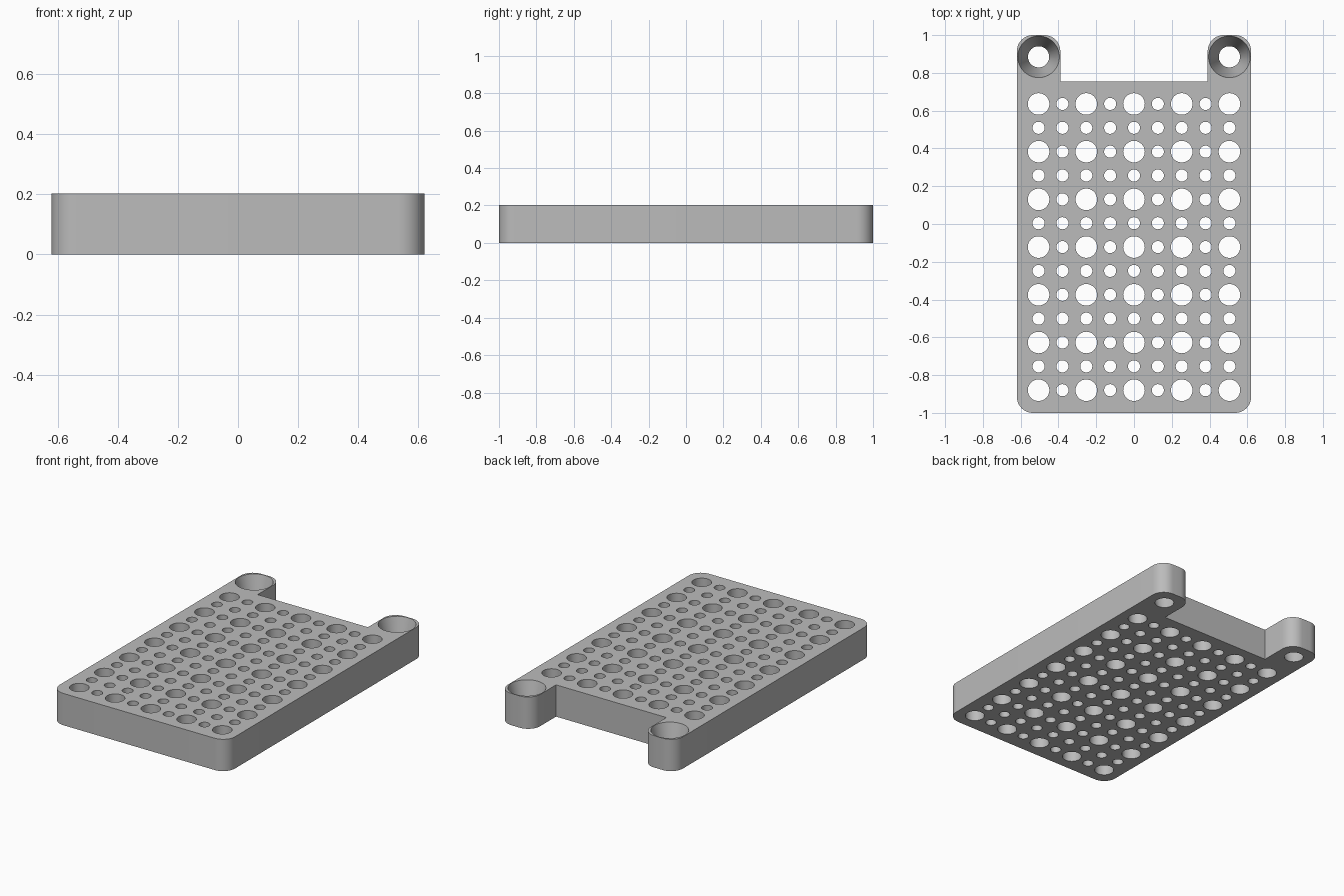
import bpy, bmesh, math

if "Cube" in bpy.data.objects:
    bpy.data.objects.remove(bpy.data.objects["Cube"])

HEIGHT = 0.203
HALF_W = 0.62
LUG_X, LUG_Y, LUG_R = 0.505, 0.885, 0.115
NOTCH_Y = 0.755
CORNER = 0.085
PITCH = 0.1263

grey = bpy.data.materials.new("plain grey")
grey.use_nodes = True
colour = (0.5, 0.5, 0.5, 1)
grey.diffuse_color = colour
grey.node_tree.nodes["Principled BSDF"].inputs["Base Color"].default_value = colour


def make_object(name, bm):
    bmesh.ops.recalc_face_normals(bm, faces=bm.faces)
    mesh = bpy.data.meshes.new(name)
    bm.to_mesh(mesh)
    bm.free()
    mesh.materials.append(grey)
    obj = bpy.data.objects.new(name, mesh)
    bpy.context.collection.objects.link(obj)
    return obj


def rounded(points):
    """Replace each (x, y, radius, start angle) corner by a quarter arc."""
    result = []
    for x, y, r, start in points:
        steps = 12 if r else 0
        for i in range(steps + 1):
            a = math.radians(start + (90 * i / steps if steps else 0))
            result.append((x + r * math.cos(a), y + r * math.sin(a)))
    return result


def punch(bm, x, y, r_bottom, r_top, segments):
    """Add a cutter whose radii are measured at the plate faces."""
    over = 0.02
    slope = (r_top - r_bottom) / HEIGHT * over
    made = bmesh.ops.create_cone(
        bm, cap_ends=True, segments=segments,
        radius1=r_bottom - slope, radius2=r_top + slope,
        depth=HEIGHT + 2 * over)
    bmesh.ops.translate(bm, verts=made["verts"], vec=(x, y, HEIGHT / 2))


# Plate outline with two rear lugs, extruded upward
inner = LUG_X - LUG_R
c = CORNER
outline = rounded([
    (-HALF_W + c, -1 + c, c, 180),
    (HALF_W - c, -1 + c, c, 270),
    (HALF_W - c, 1 - c, c, 0),
    (inner + c, 1 - c, c, 90),
    (inner, NOTCH_Y, 0, 0),
    (-inner, NOTCH_Y, 0, 0),
    (-inner - c, 1 - c, c, 0),
    (-HALF_W + c, 1 - c, c, 90),
])
bm = bmesh.new()
base = bm.faces.new([bm.verts.new((x, y, 0)) for x, y in outline])
top = bmesh.ops.extrude_face_region(bm, geom=[base], use_keep_orig=True)
bmesh.ops.translate(bm, vec=(0, 0, HEIGHT),
                    verts=[v for v in top["geom"] if isinstance(v, bmesh.types.BMVert)])
plate = make_object("perforated_plate", bm)

# Grid of large and small holes, plus the tapered holes in the lugs
bm = bmesh.new()
for row in range(13):
    for col in range(-4, 5):
        large = row % 2 == 0 and col % 2 == 0
        radius = 0.057 if large else 0.032
        punch(bm, col * PITCH, -0.88 + row * PITCH, radius, radius, 48 if large else 32)
for side in (-1, 1):
    punch(bm, side * LUG_X, LUG_Y, 0.056, 0.11, 64)
cutter = make_object("hole_cutter", bm)
cutter.hide_render = True

# Cut the holes and bake the result
cut = plate.modifiers.new("holes", "BOOLEAN")
cut.operation = "DIFFERENCE"
cut.solver = "EXACT"
cut.object = cutter
bpy.ops.object.select_all(action="DESELECT")
plate.select_set(True)
bpy.context.view_layer.objects.active = plate
bpy.ops.object.modifier_apply(modifier=cut.name)
bpy.data.objects.remove(cutter)
bpy.ops.object.shade_smooth_by_angle(angle=math.radians(30))
